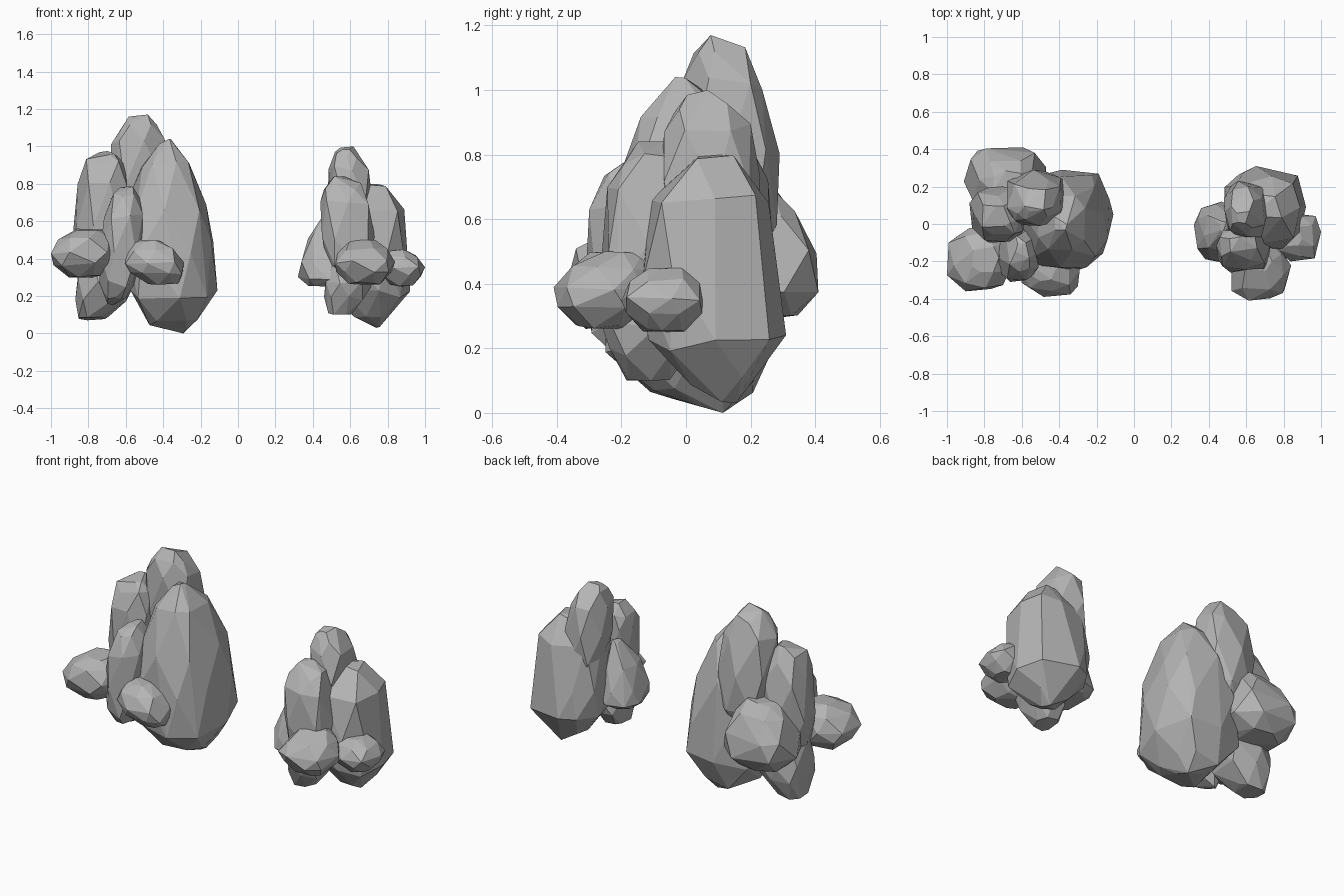
import bpy
import bmesh
import math
import random
from mathutils import Vector

default = bpy.data.objects.get("Cube")
if default:
    bpy.data.objects.remove(default, do_unlink=True)

# Single stone colour
STONE = (0.46, 0.46, 0.46, 1.0)
stone = bpy.data.materials.new("grey_stone")
stone.use_nodes = True
stone.diffuse_color = STONE
bsdf = next(n for n in stone.node_tree.nodes if n.type == 'BSDF_PRINCIPLED')
bsdf.inputs["Base Color"].default_value = STONE
bsdf.inputs["Roughness"].default_value = 0.9

# Silhouettes: (height fraction, width fraction)
SPIRE = [(0, .28), (.04, .6), (.19, .98), (.44, 1), (.67, .88), (.88, .56), (1, .15)]
COLUMN = [(0, .35), (.2, .88), (.5, 1), (.8, .88), (.94, .58), (1, .3)]
BLOCK = [(0, .45), (.16, .85), (.42, 1), (.76, .95), (.93, .7), (1, .35)]
KEEL = [(0, .12), (.08, .5), (.23, .97), (.52, 1), (.84, .88), (1, .4)]
PEBBLE = [(0, .5), (.25, .88), (.5, 1), (.8, .8), (1, .42)]
BOULDER = [(0, .6), (.23, 1), (.55, .92), (.84, .7), (1, .42)]
WEDGE = [(0, .65), (.09, 1), (.3, .92), (.65, .62), (1, .18)]


def squared(value):
    """Push a sine or cosine outwards, so that the plan is boxier."""
    return math.copysign(abs(value) ** .75, value)


def rock(name, xs, ys, zs, profile, crown=None, foot=None, sides=7, seed=1):
    """Faceted boulder: hull of irregular rings, fitted to its bounds.
    crown and foot are the x, y centres of the highest and lowest rings."""
    rng = random.Random(seed)
    low, high = (Vector(v) for v in zip(xs, ys, zs))
    mid, half = (low + high) / 2, (high - low) / 2
    crown = crown or mid.xy
    foot = foot or mid.xy
    points = []
    for i, (t, width) in enumerate(profile):
        goal = Vector(crown if t > .5 else foot)
        centre = mid.xy.lerp(goal, abs(2 * t - 1) ** 1.4)
        for k in range(sides):
            angle = math.tau * (k + .5 * (i % 2) + rng.uniform(-.2, .2)) / sides
            reach = width * rng.uniform(.94, 1.06)
            lift = rng.uniform(-.035, .035)
            points.append(Vector((centre.x + half.x * reach * squared(math.cos(angle)),
                                  centre.y + half.y * reach * squared(math.sin(angle)),
                                  low.z + (t + lift) * (high.z - low.z))))
    # Fit the cloud exactly into the bounds
    for axis in range(3):
        a = min(p[axis] for p in points)
        b = max(p[axis] for p in points)
        for p in points:
            p[axis] = low[axis] + (p[axis] - a) / (b - a) * (high[axis] - low[axis])

    bm = bmesh.new()
    for p in points:
        bm.verts.new(p)
    bmesh.ops.convex_hull(bm, input=bm.verts[:])
    bmesh.ops.delete(bm, geom=[v for v in bm.verts if not v.link_faces], context='VERTS')
    # Merge nearly flat triangles into broad facets
    bmesh.ops.dissolve_limit(bm, angle_limit=math.radians(9),
                             verts=bm.verts[:], edges=bm.edges[:])
    bmesh.ops.recalc_face_normals(bm, faces=bm.faces[:])
    mesh = bpy.data.meshes.new(name)
    bm.to_mesh(mesh)
    bm.free()
    mesh.materials.append(stone)
    obj = bpy.data.objects.new(name, mesh)
    bpy.context.scene.collection.objects.link(obj)
    return obj


# Large cluster
rock("large_main_rock", (-.61, -.11), (-.25, .29), (0, 1.04), SPIRE,
     crown=(-.38, .01), foot=(-.33, .06), sides=8, seed=3)
rock("large_peak_rock", (-.68, -.36), (-.01, .29), (.45, 1.17), COLUMN,
     crown=(-.53, .1), foot=(-.5, .18), seed=5)
rock("large_side_column", (-.88, -.58), (-.1, .21), (.25, .975), BLOCK,
     crown=(-.71, .05), seed=8)
rock("large_back_boulder", (-.91, -.47), (.04, .41), (.29, .69), BOULDER,
     crown=(-.67, .2), seed=11)
rock("large_side_pebble", (-1, -.66), (-.36, -.02), (.3, .56), PEBBLE,
     crown=(-.79, -.18), foot=(-.82, -.18), seed=13)
rock("large_front_splinter", (-.74, -.51), (-.31, -.03), (.15, .79), BLOCK,
     crown=(-.59, -.14), foot=(-.65, -.16), seed=17)
rock("large_front_pebble", (-.61, -.29), (-.39, -.14), (.26, .5), PEBBLE,
     crown=(-.49, -.25), foot=(-.41, -.25), seed=19)
rock("large_foot_rock", (-.87, -.55), (-.12, .21), (.07, .5), PEBBLE,
     foot=(-.78, .06), seed=23)

# Small cluster
rock("small_main_rock", (.48, .92), (-.14, .31), (.03, .8), KEEL,
     crown=(.73, .08), foot=(.76, .14), sides=8, seed=29)
rock("small_peak_rock", (.48, .72), (-.08, .23), (.42, 1), COLUMN,
     crown=(.58, .05), foot=(.6, .11), seed=31)
rock("small_front_column", (.44, .73), (-.26, -.02), (.28, .84), BLOCK,
     crown=(.55, -.11), foot=(.61, -.14), seed=37)
rock("small_side_wedge", (.32, .57), (-.21, .12), (.25, .66), WEDGE,
     crown=(.48, -.02), seed=41)
rock("small_front_pebble", (.52, .84), (-.41, -.11), (.26, .5), PEBBLE,
     crown=(.67, -.2), foot=(.68, -.27), seed=43)
rock("small_side_pebble", (.75, 1), (-.2, .06), (.25, .45), PEBBLE,
     crown=(.85, -.07), seed=47)
rock("small_foot_rock", (.46, .72), (-.26, .03), (.1, .46), PEBBLE,
     foot=(.54, -.12), seed=53)
